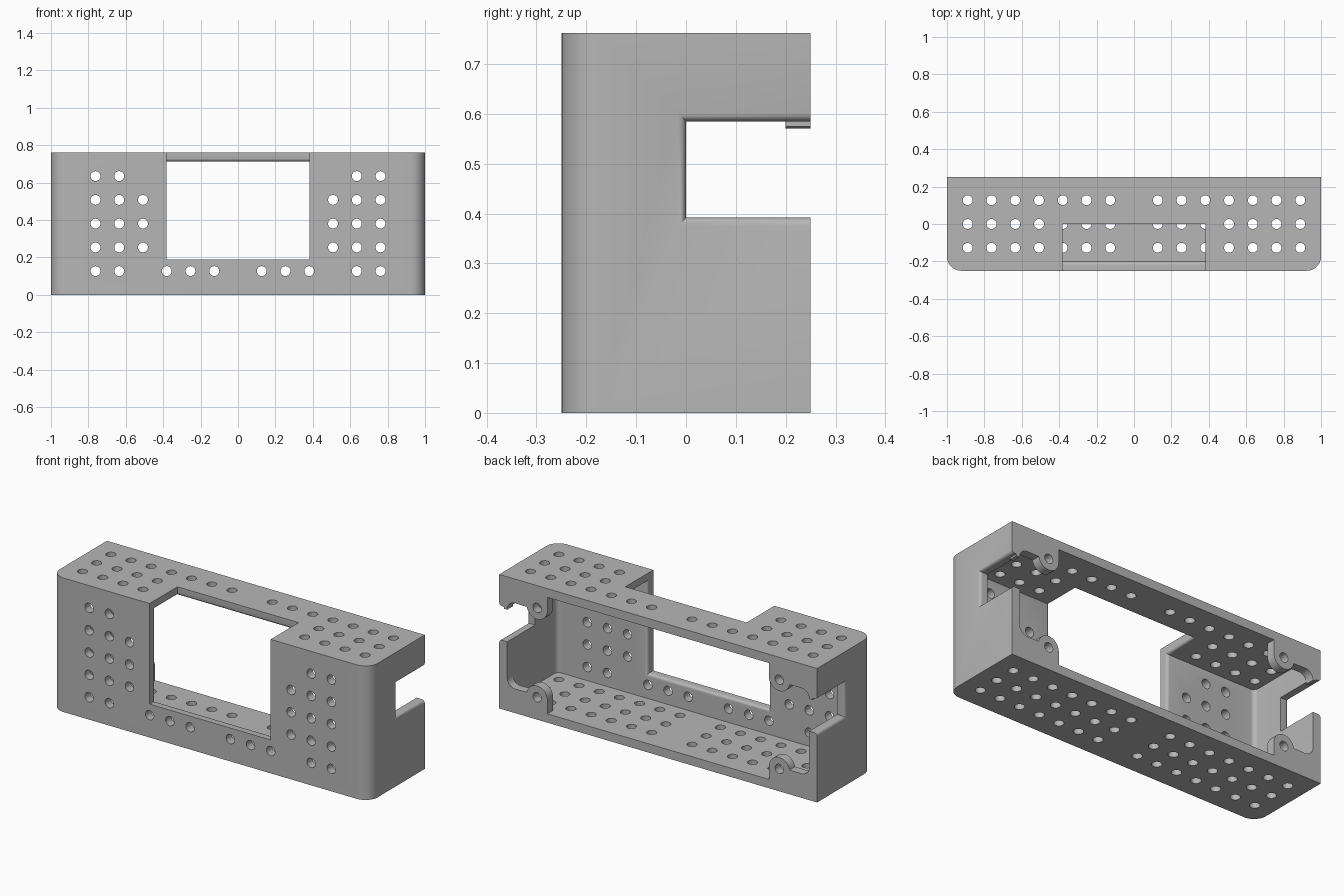
import bpy, bmesh
from math import cos, sin, radians
from mathutils import Matrix, Vector

cube = bpy.data.objects.get("Cube")
if cube:
    bpy.data.objects.remove(cube)

W, D, H = 1.0, 0.25, 0.762        # half width, half depth, height
T = 0.05                          # wall thickness
P = 0.127                         # hole pitch
R = 0.0265                        # hole radius
WIN_X, WIN_Z = 0.381, 0.19        # window half width and sill height
NOTCH = (0.392, 0.585)            # side notch heights

grey = bpy.data.materials.new("plain grey")
grey.use_nodes = True
grey.diffuse_color = (0.47, 0.47, 0.47, 1)
grey.node_tree.nodes["Principled BSDF"].inputs["Base Color"].default_value = (0.47, 0.47, 0.47, 1)


def make(name, bm):
    bmesh.ops.recalc_face_normals(bm, faces=bm.faces)
    mesh = bpy.data.meshes.new(name)
    bm.to_mesh(mesh)
    bm.free()
    mesh.materials.append(grey)
    obj = bpy.data.objects.new(name, mesh)
    bpy.context.collection.objects.link(obj)
    return obj


def arc(cx, cy, r, a0, a1, n=8):
    angles = [radians(a0 + (a1 - a0) * i / n) for i in range(n + 1)]
    return [(cx + r * cos(a), cy + r * sin(a)) for a in angles]


def prism(name, pts, axis, lo, hi):
    """Extrude a flat outline along the given axis."""
    place = {"x": lambda a, b: (lo, a, b),
             "y": lambda a, b: (a, lo, b),
             "z": lambda a, b: (a, b, lo)}[axis]
    bm = bmesh.new()
    face = bm.faces.new([bm.verts.new(place(a, b)) for a, b in pts])
    moved = bmesh.ops.extrude_face_region(bm, geom=[face])["geom"]
    step = Vector([hi - lo if axis == k else 0 for k in "xyz"])
    bmesh.ops.translate(bm, vec=step, verts=[v for v in moved if isinstance(v, bmesh.types.BMVert)])
    return make(name, bm)


def rect(a0, a1, b0, b1):
    return [(a0, b0), (a1, b0), (a1, b1), (a0, b1)]


def tray(w, front, back, r):
    """Plan outline with two rounded front corners."""
    return (arc(-w + r, front + r, r, 180, 270) + arc(w - r, front + r, r, 270, 360)
            + [(w, back), (-w, back)])


def combine(target, other, operation):
    other.hide_render = True
    mod = target.modifiers.new(operation, "BOOLEAN")
    mod.operation, mod.solver, mod.object = operation, "EXACT", other
    bpy.context.view_layer.objects.active = target
    bpy.ops.object.modifier_apply(modifier=mod.name)
    bpy.data.objects.remove(other)


# Hollow body, open at the back
body = prism("bracket_body", tray(W, -D, D, 0.076), "z", 0, H)
combine(body, prism("cavity", tray(W - T, T - D, D + T, 0.026), "z", T, H - T), "DIFFERENCE")

# Front window that also cuts into the top, and notches in both ends
window = [(-D - T, WIN_Z), (0, WIN_Z), (0, H + T), (-D - T, H + T)]
combine(body, prism("window_cutter", window, "x", -WIN_X, WIN_X), "DIFFERENCE")
combine(body, prism("notch_cutter", rect(0, D + T, *NOTCH), "x", -W - T, W + T), "DIFFERENCE")


# Rounded rims: inside the window, outside the notches
def near(a, b):
    return abs(a - b) < 0.002


def on_rim(edge):
    p, q = (v.co for v in edge.verts)

    def both(test):
        return test(p) and test(q)
    if both(lambda c: near(abs(c.x), W)):
        def on_notch(c):
            return c.y > -0.002 and NOTCH[0] - 0.002 < c.z < NOTCH[1] + 0.002
        return both(on_notch)
    if not both(lambda c: abs(c.x) < WIN_X + 0.002):
        return False
    inner_wall = both(lambda c: near(c.y, T - D) and WIN_Z - 0.002 < c.z < H - T + 0.002)
    under_top = both(lambda c: near(c.z, H - T) and c.y < 0.002)
    return inner_wall or under_top


bm = bmesh.new()
bm.from_mesh(body.data)
bmesh.ops.remove_doubles(bm, verts=bm.verts, dist=0.0001)
bmesh.ops.bevel(bm, geom=[e for e in bm.edges if on_rim(e)], offset=0.017,
                segments=4, profile=0.5, affect="EDGES")
bm.to_mesh(body.data)
bm.free()

# Four screw ears in the back corners
EAR_X, EAR_R, WEB_Z = 6 * P, 0.065, 0.137
ear = ([(W - 0.03, 0.03), (EAR_X - EAR_R, 0.03)]
       + arc(EAR_X, P, EAR_R, 180, 10, 14)
       + arc(W - T - 0.05, WEB_Z + 0.05, 0.05, 270, 360)
       + [(W - 0.03, WEB_Z + 0.05)])
for sx in (1, -1):
    for top in (False, True):
        outline = [(sx * x, H - z if top else z) for x, z in ear]
        combine(body, prism("screw_ear", outline, "y", D - T, D), "UNION")

# Hole grid through the floor, top, front and ears
bm = bmesh.new()


def hole(x, y, z, along_y=False):
    turn = Matrix.Rotation(radians(90), 4, "X") if along_y else Matrix()
    bmesh.ops.create_cone(bm, cap_ends=True, segments=24, radius1=R, radius2=R,
                          depth=0.09, matrix=Matrix.Translation((x, y, z)) @ turn)


for side in (1, -1):
    for col in range(1, 8):
        x = side * col * P
        for row in (-1, 0, 1):
            hole(x, row * P, T / 2)
            if col > 3 or row == 1:
                hole(x, row * P, H - T / 2)
        for row in range(1, 6):
            if col in (5, 6) or (col == 4 and 1 < row < 5) or (col < 4 and row == 1):
                hole(x, T / 2 - D, row * P, True)
    for row in (1, 5):
        hole(side * EAR_X, D - T / 2, row * P, True)
combine(body, make("hole_cutter", bm), "DIFFERENCE")

# Smooth curves, sharp edges
bpy.ops.object.select_all(action="DESELECT")
body.select_set(True)
bpy.context.view_layer.objects.active = body
bpy.ops.object.shade_smooth_by_angle(angle=radians(30))
